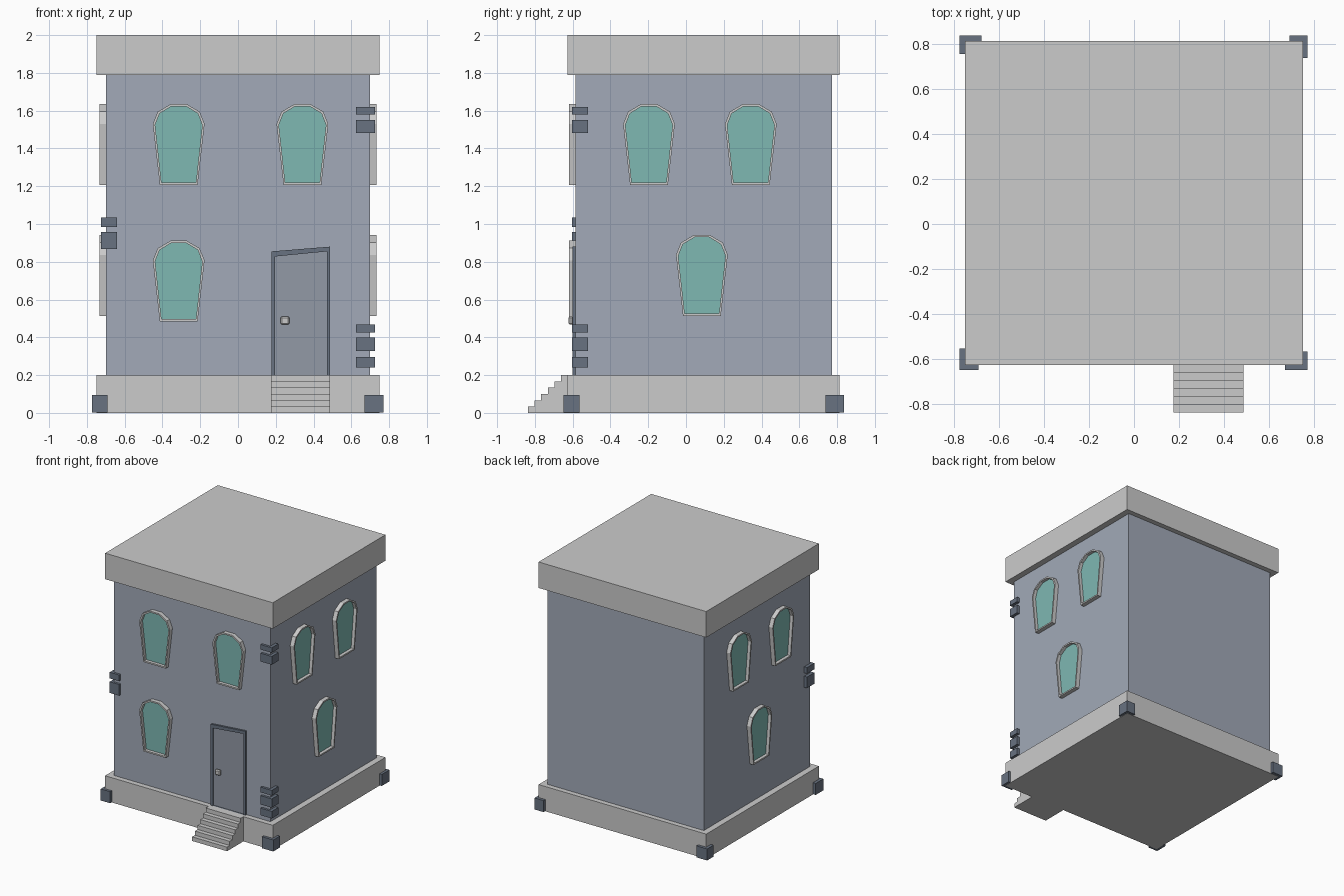
import bpy, bmesh, math

if "Cube" in bpy.data.objects:
    bpy.data.objects.remove(bpy.data.objects["Cube"])


def material(name, rgb):
    m = bpy.data.materials.new(name)
    m.diffuse_color = (*rgb, 1)
    m.use_nodes = True
    m.node_tree.nodes["Principled BSDF"].inputs["Base Color"].default_value = m.diffuse_color
    return m


WALL = material("wall_blue_grey", (0.36, 0.40, 0.48))
DARK = material("dark_stone", (0.14, 0.17, 0.22))
GLASS = material("green_glass", (0.21, 0.48, 0.45))
DOOR = material("door_grey", (0.29, 0.32, 0.38))


def finish(name, bm, mat=None):
    bmesh.ops.recalc_face_normals(bm, faces=bm.faces)
    me = bpy.data.meshes.new(name)
    bm.to_mesh(me)
    bm.free()
    ob = bpy.data.objects.new(name, me)
    bpy.context.collection.objects.link(ob)
    if mat:
        me.materials.append(mat)
    return ob


def box(name, x, y, z, mat=None):
    bm = bmesh.new()
    bmesh.ops.create_cube(bm, size=1)
    for v in bm.verts:
        v.co = [r[0] if c < 0 else r[1] for c, r in zip(v.co, (x, y, z))]
    return finish(name, bm, mat)


def prism(name, points, d0, d1, place, mat=None):
    """Solid from a 2D profile, extruded from depth d0 to d1."""
    bm = bmesh.new()
    a = [bm.verts.new(place(u, v, d0)) for u, v in points]
    b = [bm.verts.new(place(u, v, d1)) for u, v in points]
    bm.faces.new(a)
    bm.faces.new(b)
    for i in range(len(a)):
        j = (i + 1) % len(a)
        bm.faces.new((a[i], a[j], b[j], b[i]))
    return finish(name, bm, mat)


def ring(name, outer, inner, d0, d1, place, mat=None):
    """Frame between two matching 2D outlines."""
    bm = bmesh.new()
    loops = [[bm.verts.new(place(u, v, d)) for u, v in pts]
             for pts, d in ((outer, d0), (outer, d1), (inner, d1), (inner, d0))]
    for k in range(4):
        a, b = loops[k], loops[(k + 1) % 4]
        for i in range(len(a)):
            j = (i + 1) % len(a)
            bm.faces.new((a[i], a[j], b[j], b[i]))
    return finish(name, bm, mat)


# wall placements: across, up, outwards
WX, YF, YB = 0.70, -0.585, 0.772
front = lambda u, v, d: (u, YF - d, v)
right = lambda u, v, d: (WX + d, u, v)
left = lambda u, v, d: (-WX - d, u, v)

# main masses
box("foundation", (-0.75, 0.75), (-0.627, 0.813), (0, 0.2))
box("walls", (-WX, WX), (YF, YB), (0.19, 1.80), WALL)
box("roof_slab", (-0.75, 0.75), (-0.627, 0.813), (1.79, 2.0))


# arched windows, tapering towards the sill
def window(name, u, v, place):
    pts = [(-0.1, -0.214), (0.1, -0.214)]
    for k in range(6):
        a = math.radians(36 * k)
        pts.append((0.137 * math.cos(a), 0.109 + 0.110 * math.sin(a)))
    outer = [(u + p, v + 0.214 + q) for p, q in pts]
    inner = [(u + p * 0.91, v + 0.214 + q * 0.945) for p, q in pts]
    ring(name + "_frame", outer, inner, -0.01, 0.034, place)
    prism(name + "_glass", inner, -0.01, 0.008, place, GLASS)


for i, (u, v) in enumerate([(-0.314, 1.207), (0.341, 1.207), (-0.314, 0.484)]):
    window(f"front_window_{i}", u, v, front)
for side, place in (("right", right), ("left", left)):
    for i, (u, v) in enumerate([(-0.196, 1.207), (0.343, 1.207), (0.084, 0.514)]):
        window(f"{side}_window_{i}", u, v, place)

# crooked door with frame and knob
outer = [(0.177, 0.2), (0.487, 0.2), (0.487, 0.88), (0.177, 0.855)]
inner = [(0.195, 0.2), (0.472, 0.2), (0.472, 0.855), (0.195, 0.828)]
ring("door_frame", outer, inner, -0.01, 0.016, front, DARK)
prism("door_panel", inner, -0.01, 0.004, front, DOOR)
box("knob_stem", (0.238, 0.262), (-0.61, -0.58), (0.477, 0.5))
knob = box("door_knob", (0.225, 0.273), (-0.622, -0.597), (0.467, 0.51))
bev = knob.modifiers.new("bevel", "BEVEL")
bev.width = 0.007
bev.segments = 1

# front steps
N, run, rise = 6, 0.209 / 6, 0.2 / 6
profile = [(-0.62, 0), (-0.836, 0)]
for k in range(N):
    y = -0.836 + k * run
    profile += [(y, (k + 1) * rise), (y + run, (k + 1) * rise)]
profile[-1] = (-0.62, 0.2)
prism("front_steps", profile, 0.175, 0.487, lambda u, v, d: (d, u, v))

# foundation corner stones
for name, x, y in (("front_left", (-0.774, -0.69), (-0.649, -0.552)),
                   ("front_right", (0.67, 0.77), (-0.649, -0.565)),
                   ("back_left", (-0.774, -0.678), (0.754, 0.836)),
                   ("back_right", (0.69, 0.77), (0.738, 0.836))):
    box("corner_stone_" + name, x, y, (0.002, 0.095), DARK)

# bricks wrapped around the front wall corners
for i, z in enumerate([(1.58, 1.62), (1.483, 1.55), (0.425, 0.467),
                       (0.327, 0.398), (0.24, 0.297)]):
    box(f"right_brick_{i}", (0.625, 0.725), (-0.604, -0.52), z, DARK)
for i, z in enumerate([(0.985, 1.035), (0.868, 0.958)]):
    box(f"left_brick_{i}", (-0.725, -0.64), (-0.604, -0.51), z, DARK)
